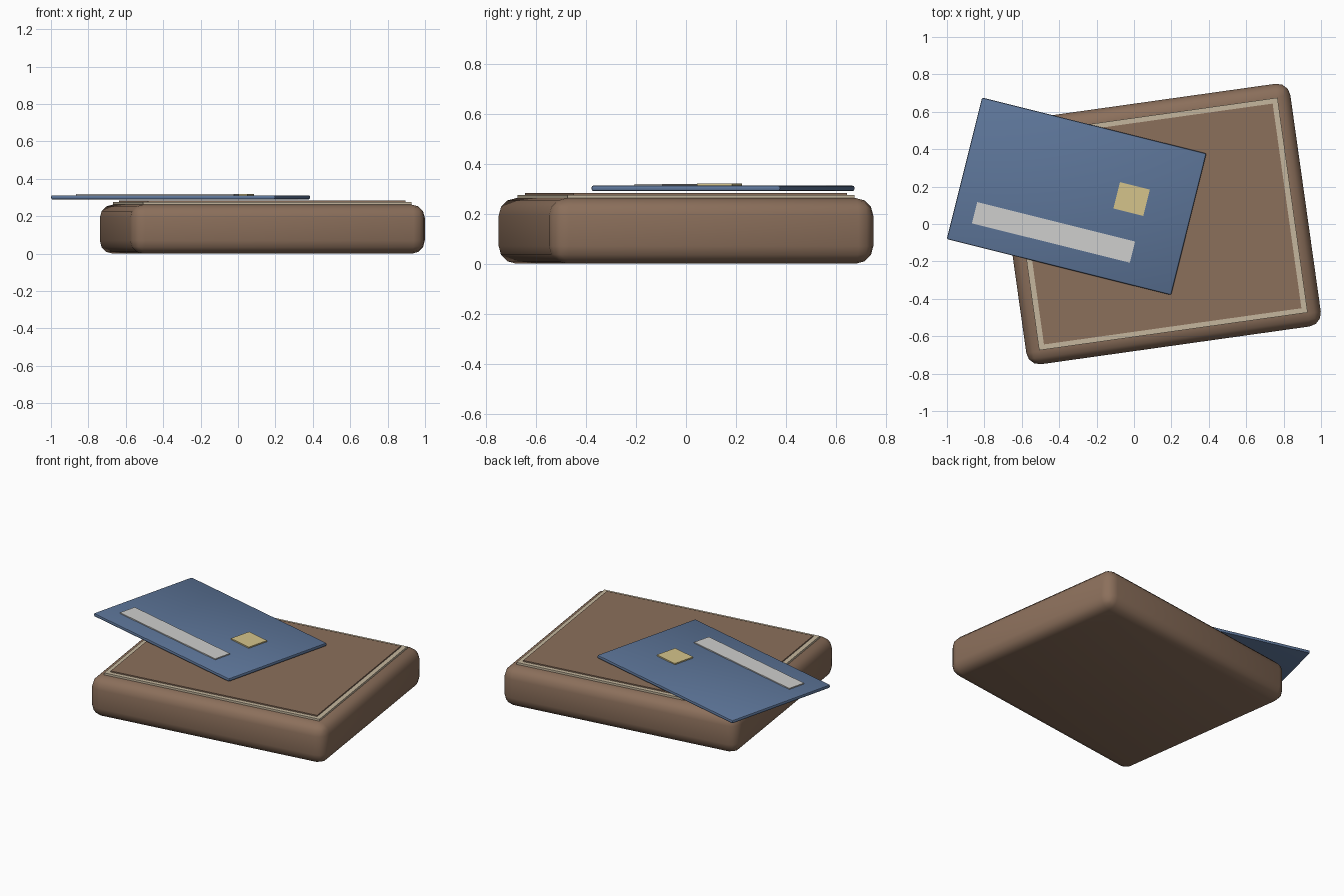
import bpy
from math import radians
from mathutils import Matrix, Vector

cube = bpy.data.objects.get("Cube")
if cube:
    bpy.data.objects.remove(cube, do_unlink=True)


def material(name, r, g, b):
    m = bpy.data.materials.new(name)
    m.use_nodes = True
    m.diffuse_color = (r, g, b, 1)
    m.node_tree.nodes["Principled BSDF"].inputs["Base Color"].default_value = (r, g, b, 1)
    return m


leather = material("brown leather", 0.26, 0.16, 0.105)
cream = material("cream stitching", 0.56, 0.47, 0.34)
blue = material("blue plastic", 0.11, 0.18, 0.32)
gold = material("gold contact", 0.66, 0.55, 0.26)
silver = material("pale grey strip", 0.62, 0.62, 0.61)


def slab(name, centre, angle, offset, size, bottom, top, mat, bevel=0, segments=1):
    """Box turned about z at centre, shifted by offset along its own axes."""
    turn = Matrix.Rotation(radians(angle), 3, "Z")
    spot = Vector((*centre, (bottom + top) / 2)) + turn @ Vector((*offset, 0))
    bpy.ops.mesh.primitive_cube_add(size=1, location=spot, rotation=(0, 0, radians(angle)))
    ob = bpy.context.object
    ob.name = name
    ob.scale = (*size, top - bottom)
    bpy.ops.object.transform_apply(location=False, rotation=False, scale=True)
    ob.data.materials.append(mat)
    if bevel:
        mod = ob.modifiers.new("rounded edges", "BEVEL")
        mod.width = bevel
        mod.segments = segments
        bpy.ops.object.modifier_apply(modifier=mod.name)
        bpy.ops.object.shade_smooth_by_angle(angle=radians(40))
    return ob


# Thick folded wallet with a cream border and raised top panel
wallet = ((0.13, 0), 8, (0, 0))
slab("wallet_body", *wallet, (1.59, 1.31), 0, 0.262, leather, 0.07, 3)
slab("stitch_border", *wallet, (1.45, 1.16), 0.255, 0.275, cream)
slab("top_panel", *wallet, (1.39, 1.105), 0.27, 0.283, leather)

# Card lying across the wallet, with its contact and strip
card = ((-0.307, 0.148), -14)
slab("card", *card, (0, 0), (1.236, 0.78), 0.29, 0.312, blue, 0.008, 2)
slab("card_contact", *card, (0.289, 0.057), (0.165, 0.145), 0.309, 0.32, gold)
slab("card_strip", *card, (-0.073, -0.217), (0.87, 0.117), 0.309, 0.319, silver)
